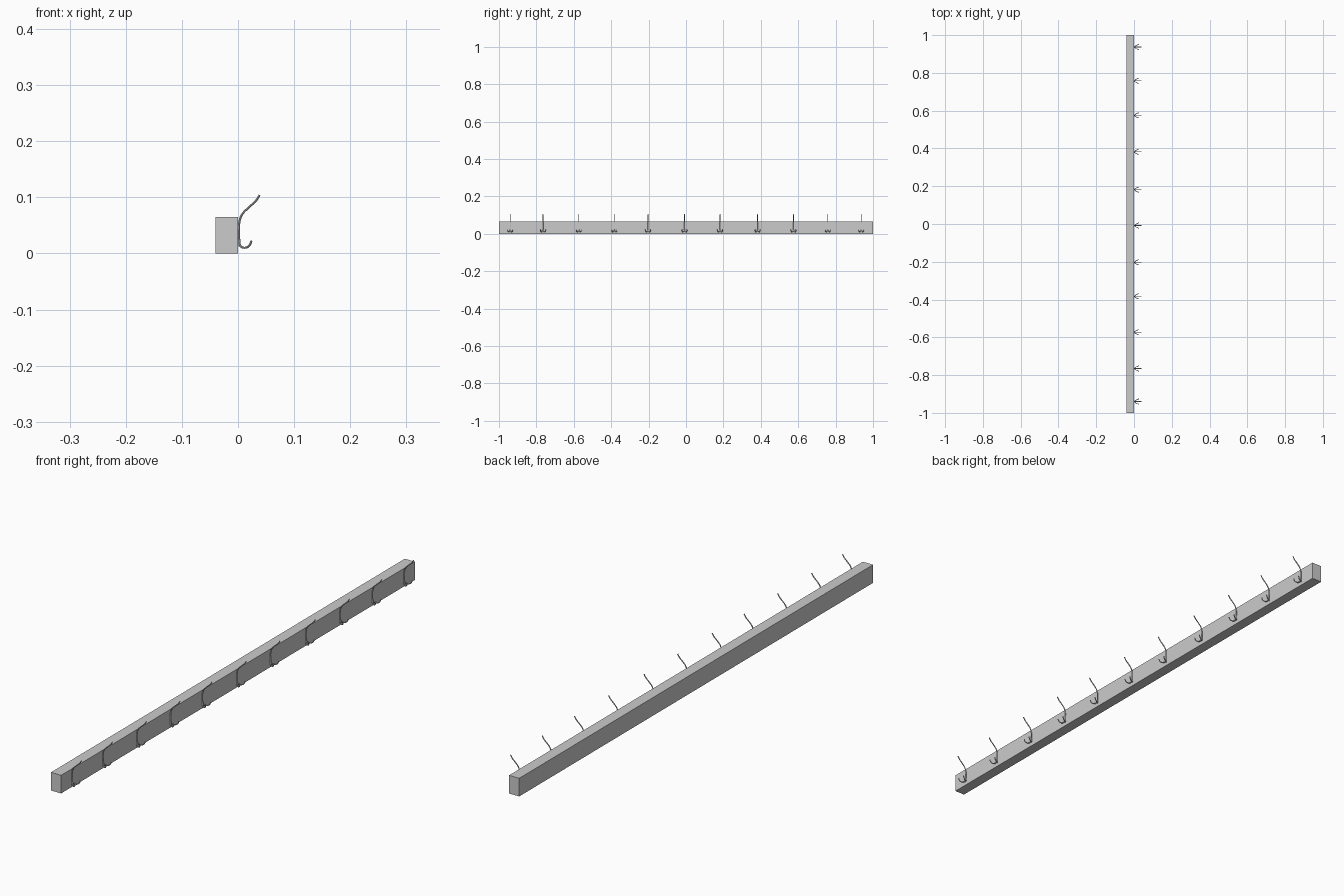
import bpy

if "Cube" in bpy.data.objects:
    bpy.data.objects.remove(bpy.data.objects["Cube"])

# wall rail
bpy.ops.mesh.primitive_cube_add(size=1, location=(-0.02, 0, 0.0325))
rail = bpy.context.object
rail.name = "rail"
rail.scale = (0.04, 2, 0.065)

# wire paths of one hook: upper prong with stem, and one lower prong to mirror
upper = [(0.0385, 0, 0.104), (0.032, 0, 0.094), (0.018, 0, 0.081), (0.007, 0, 0.069),
         (0.0025, 0, 0.056), (0.002, 0, 0.035), (0.0025, 0, 0.012)]
lower = [(0.0025, 0, 0.024), (0.004, 0.003, 0.014), (0.009, 0.007, 0.0105),
         (0.017, 0.011, 0.0115), (0.022, 0.013, 0.017), (0.024, 0.0135, 0.023)]


def hook_curve():
    cu = bpy.data.curves.new("hook_wire", "CURVE")
    cu.dimensions = "3D"
    cu.bevel_depth = 0.0019
    cu.bevel_resolution = 2
    cu.resolution_u = 5
    cu.use_fill_caps = True
    mirrored = [(x, -y, z) for x, y, z in lower]
    for pts in (upper, lower, mirrored):
        sp = cu.splines.new("BEZIER")
        sp.bezier_points.add(len(pts) - 1)
        for bp, p in zip(sp.bezier_points, pts):
            bp.co = p
            bp.handle_left_type = bp.handle_right_type = "AUTO"
    return cu


# hook made once as a mesh, then repeated along the rail
hook = bpy.data.objects.new("coat_hook", hook_curve())
bpy.context.collection.objects.link(hook)
bpy.ops.object.select_all(action="DESELECT")
hook.select_set(True)
bpy.context.view_layer.objects.active = hook
bpy.ops.object.convert(target="MESH")
hook = bpy.context.object
bpy.ops.object.shade_smooth_by_angle()

spots = [-0.94, -0.765, -0.573, -0.383, -0.203, -0.008, 0.182, 0.382, 0.575, 0.758, 0.937]
hook.location.y = spots[0]
for i, y in enumerate(spots[1:], 2):
    dup = hook.copy()
    dup.name = f"coat_hook_{i}"
    dup.location.y = y
    bpy.context.collection.objects.link(dup)
